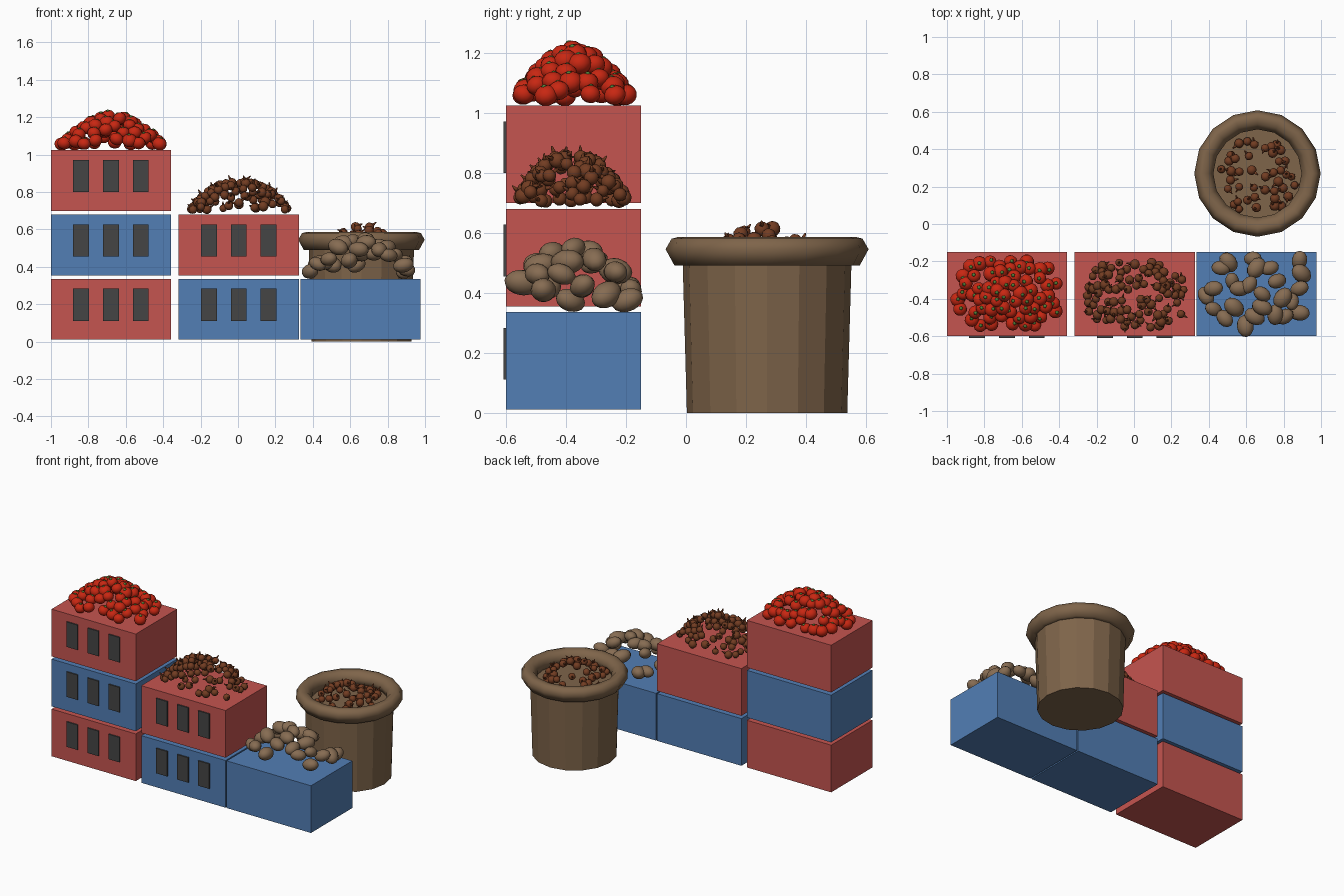
import bpy, bmesh, math, random
from mathutils import Matrix, Vector, Euler

random.seed(7)
if "Cube" in bpy.data.objects:
    bpy.data.objects.remove(bpy.data.objects["Cube"])


def material(name, r, g, b):
    m = bpy.data.materials.new(name)
    m.use_nodes = True
    m.diffuse_color = (r, g, b, 1)
    m.node_tree.nodes["Principled BSDF"].inputs["Base Color"].default_value = (r, g, b, 1)
    return m


RED = material("crate red", .56, .09, .08)
BLUE = material("crate blue", .085, .21, .46)
GREY = material("slot grey", .06, .06, .06)
WICKER = material("basket brown", .21, .128, .068)
POTATO = material("potato tan", .24, .15, .085)
ONION = material("onion brown", .17, .046, .016)
TOMATO = material("tomato red", .58, .02, .006)
GREEN = material("stalk green", .08, .22, .04)


def finish(name, bm, mats, smooth=False):
    mesh = bpy.data.meshes.new(name)
    bmesh.ops.recalc_face_normals(bm, faces=bm.faces)
    for f in bm.faces:
        f.smooth = smooth
    bm.to_mesh(mesh)
    bm.free()
    for m in mats:
        mesh.materials.append(m)
    ob = bpy.data.objects.new(name, mesh)
    bpy.context.scene.collection.objects.link(ob)
    return ob


def box(bm, centre, size, index=0):
    m = Matrix.Translation(centre) @ Matrix.Diagonal((*size, 1))
    verts = bmesh.ops.create_cube(bm, size=1, matrix=m)["verts"]
    for f in {f for v in verts for f in v.link_faces}:
        f.material_index = index


def crate(name, x, level, mat, slots=True):
    bm = bmesh.new()
    z = .173 + level * .344
    box(bm, (x, -.375, z), (.642, .45, .325))
    if slots:
        for dx in (-.16, 0, .16):
            box(bm, (x + dx, -.604, z + .024), (.085, .009, .172), 1)
    finish(name, bm, [mat, GREY])


# Stacked crates
LEFT_X, MID_X, RIGHT_X = -.68, .004, .655
crate("left_crate_bottom", LEFT_X, 0, RED)
crate("left_crate_middle", LEFT_X, 1, BLUE)
crate("left_crate_top", LEFT_X, 2, RED)
crate("middle_crate_bottom", MID_X, 0, BLUE)
crate("middle_crate_top", MID_X, 1, RED)
crate("right_crate", RIGHT_X, 0, BLUE, slots=False)


# Basket
def lathe(name, profile, mat, closed=False, smooth=False, sides=16):
    bm = bmesh.new()
    pts = profile + profile[:1] if closed else profile
    verts = [bm.verts.new((r, 0, z)) for r, z in pts]
    edges = [bm.edges.new(pair) for pair in zip(verts, verts[1:])]
    bmesh.ops.spin(bm, geom=verts + edges, cent=(0, 0, 0), axis=(0, 0, 1),
                   angle=math.tau, steps=sides, use_duplicate=False)
    bmesh.ops.remove_doubles(bm, verts=bm.verts, dist=.0005)
    ob = finish(name, bm, [mat], smooth)
    ob.location = (.66, .27, 0)
    return ob


lathe("basket_body", [(0, 0), (.267, 0), (.281, .5), (0, .5)], WICKER)
lathe("basket_rim", [(.308, .49), (.338, .545), (.318, .58), (.295, .586),
                     (.265, .58), (.236, .545), (.25, .49)], WICKER, closed=True, smooth=True)


# Produce pieces
def ball(bm, m, radii, u=12, v=8):
    bmesh.ops.create_uvsphere(bm, u_segments=u, v_segments=v, radius=1,
                              matrix=m @ Matrix.Diagonal((*radii, 1)))


def tilt(amount):
    a = [random.uniform(-amount, amount) for _ in range(2)]
    return Euler((*a, random.uniform(0, math.tau))).to_matrix().to_4x4()


def cone(bm, m, r1, r2, depth, sides, index=0):
    verts = bmesh.ops.create_cone(bm, cap_ends=True, segments=sides, radius1=r1,
                                  radius2=r2, depth=depth, matrix=m)["verts"]
    for f in {f for v in verts for f in v.link_faces}:
        f.material_index = index


def add_tomato(bm, place):
    m = place @ tilt(.35)
    r = random.uniform(.034, .042)
    ball(bm, m, (r, r, r * .88))
    cone(bm, m @ Matrix.Translation((0, 0, r * .88)), .013, .004, .006, 5, 1)


def add_onion(bm, place):
    m = place @ tilt(1.3)
    r = random.uniform(.021, .028)
    ball(bm, m, (r, r, r * .95), 10, 7)
    cone(bm, m @ Matrix.Translation((0, 0, r * 1.25)), r * .35, r * .1, r, 5)


def add_potato(bm, place):
    s = random.uniform(.9, 1.15)
    ball(bm, place @ tilt(.5), (.054 * s, .041 * s, .037 * s))


def heap_height(u, v, base, rise, power):
    d = min(1, (abs(u) ** 3 + abs(v) ** 3) ** (1 / 3))
    return base + rise * (1 - d ** power)


def heap(name, add, mats, count, gap, centre, half, base, rise, power):
    # Scatter pieces over a hollow mound, keeping them apart
    bm = bmesh.new()
    spots = []
    for _ in range(6000):
        u, v = random.uniform(-1, 1), random.uniform(-1, 1)
        if abs(u) ** 3 + abs(v) ** 3 > 1:
            continue
        p = Vector((centre[0] + u * half[0], centre[1] + v * half[1],
                    heap_height(u, v, base, rise, power)))
        if all((p - q).length > gap for q in spots):
            spots.append(p)
            add(bm, Matrix.Translation(p))
        if len(spots) == count:
            break
    finish(name, bm, mats, True)


heap("tomatoes", add_tomato, [TOMATO, GREEN], 62, .045,
     (LEFT_X + .005, -.375), (.27, .18), 1.055, .155, 1.5)
heap("crate_onions", add_onion, [ONION], 85, .03,
     (MID_X + .005, -.38), (.26, .18), .705, .15, 2.4)
heap("basket_onions", add_onion, [ONION], 42, .03,
     (.66, .255), (.2, .19), .515, .11, 1.4)

# Potatoes, in hundredths from the crate centre
spots = [(-23, 3), (-27, -1), (-19, 14), (-15, 17), (-23, -8), (-17, -13), (-9, 3),
         (-13, 7), (-12, -7), (-6, -17), (-1, -12), (3, -7), (0, 14), (-2, 19),
         (-4, 5), (3, 0), (11, 7), (14, -2), (7, 14), (10, -11), (15, -12),
         (19, -4), (23, -10), (23, 3), (24, 11), (23, 18)]
bm = bmesh.new()
for x, y in spots:
    z = heap_height(x / 27, y / 21, .375, .175, 2)
    add_potato(bm, Matrix.Translation((RIGHT_X + x / 100, -.375 + y / 100, z)))
finish("potatoes", bm, [POTATO], True)
